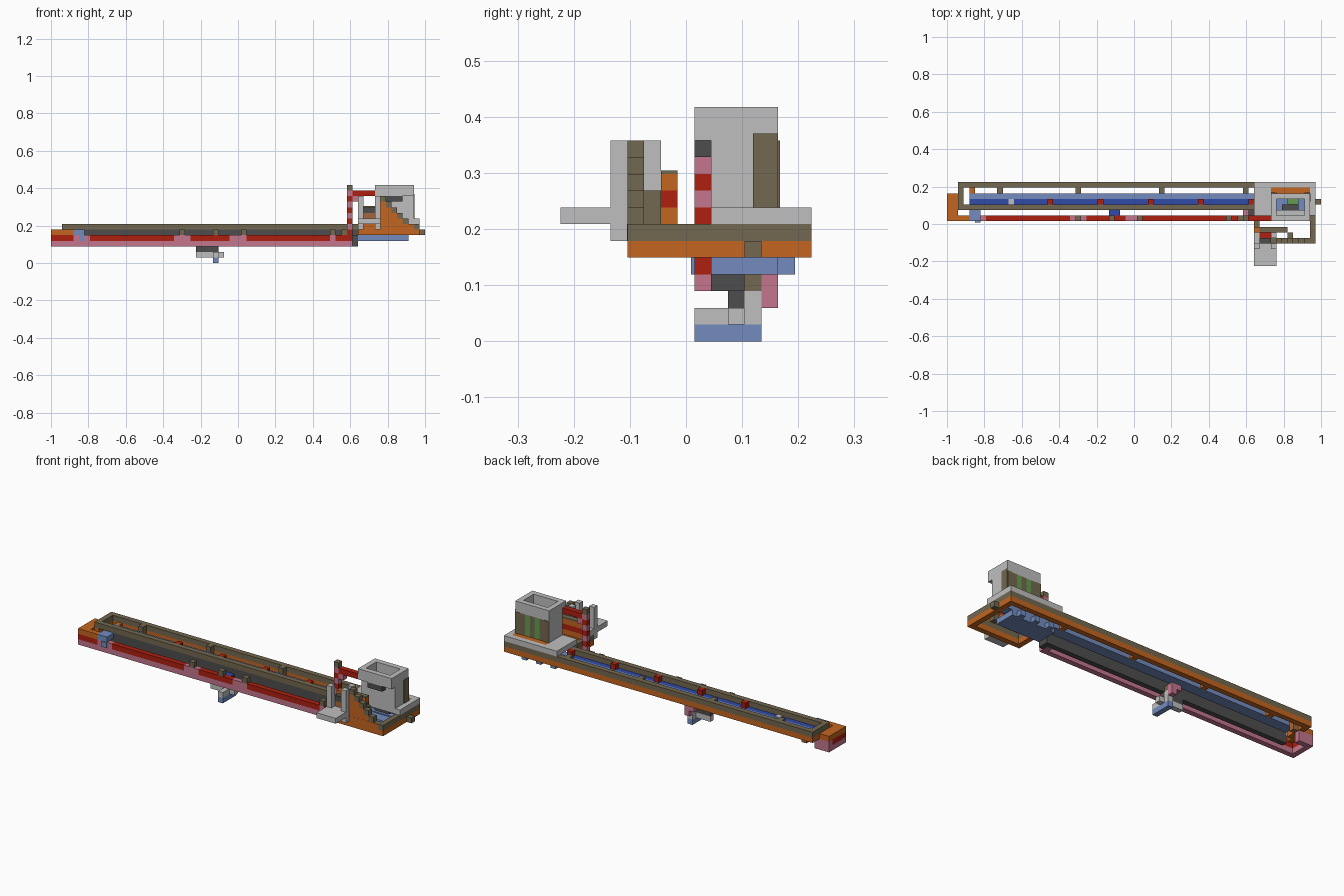
import bpy
import bmesh

start_cube = bpy.data.objects.get("Cube")
if start_cube:
    bpy.data.objects.remove(start_cube, do_unlink=True)

UNIT = 2 / 67  # edge length of one building block


def paint(name, r, g, b):
    mat = bpy.data.materials.new(name)
    mat.use_nodes = True
    mat.diffuse_color = (r, g, b, 1)
    mat.node_tree.nodes["Principled BSDF"].inputs["Base Color"].default_value = (r, g, b, 1)
    return mat


grey = paint("light grey", .52, .52, .52)
tan = paint("olive tan", .17, .14, .08)
orange = paint("orange", .55, .13, .014)
red = paint("red", .42, .014, .005)
pink = paint("pink", .55, .18, .27)
sky = paint("light blue", .17, .26, .52)
navy = paint("dark blue", .03, .07, .4)
dark = paint("charcoal", .075, .075, .075)
green = paint("green", .13, .33, .08)
brown = paint("brown", .36, .14, .05)


def build(name, mat, *spans):
    """One object from boxes, each given as x, y and z spans in blocks."""
    bm = bmesh.new()
    for (xa, xb), (ya, yb), (za, zb) in spans:
        cube = bmesh.ops.create_cube(bm, size=1)
        for v in cube["verts"]:
            v.co.x = (xb if v.co.x > 0 else xa) * UNIT - 1
            v.co.y = ((yb if v.co.y > 0 else ya) - 7.5) * UNIT
            v.co.z = (zb if v.co.z > 0 else za) * UNIT
    mesh = bpy.data.meshes.new(name)
    bm.to_mesh(mesh)
    bm.free()
    mesh.materials.append(mat)
    obj = bpy.data.objects.new(name, mesh)
    bpy.context.collection.objects.link(obj)
    return obj


def one(a):
    return (a, a + 1)


# Reusable spans: depth rows and height layers
WALL, BEAM, INNER, OUTER, GAP, BACK = one(8), one(10), one(11), one(12), one(13), one(14)
LOW, MID, DECK, RIM, PLATE = one(3), one(4), one(5), one(6), one(7)
LONG = (2, 55)
STAIR = one(4)

# Long tray: orange lower rail and tan upper rail
for name, mat, layer in (("lower_rail", orange, DECK), ("upper_rail", tan, RIM)):
    build(name, mat,
          ((2, 66), BACK, layer),
          (one(2), (10, 14), layer),
          (one(65), (5, 14), layer),
          ((55, 66), STAIR, layer),
          (one(55), (5, 9), layer))
build("front_rail", tan, (LONG, BEAM, RIM))
build("front_rail_face", orange, ((55, 65), (3.98, 4), RIM))
build("end_knob", tan, (one(66), INNER, DECK))

# Brackets across the tray gap
ties = (9, 23, 38, 53)
build("bracket_tops", tan, *[(one(x), GAP, RIM) for x in ties])
build("bracket_bases", orange, *[(one(x), GAP, DECK) for x in ties])
build("corner_bracket", orange, (one(4), GAP, DECK))
build("corner_foot", brown, (one(4), GAP, MID))

# Tray floor and the beam below its front
build("floor_back_strip", sky, ((4, 65), OUTER, DECK))
build("floor_front_strip", navy, ((4, 55), INNER, (5.2, 6)))
build("floor_underside", sky, ((4, 65), INNER, (5, 5.2)))
build("front_beam", dark, ((4, 55), BEAM, (3, 6)))
build("floor_studs", red, *[(one(x), INNER, RIM) for x in range(18, 55, 9)])
build("floor_tile", grey, (one(11), INNER, (6, 6.2)))

# Front skirt: pink base, red panels, pink and tan dividers
build("skirt_base", pink, ((0, 54), WALL, LOW), (one(53), one(9), LOW))
build("skirt_panels", red, ((0, 4), WALL, MID), ((7, 22), WALL, MID),
      ((25, 32), WALL, MID), ((35, 50), WALL, MID), ((51, 54), WALL, MID))
build("skirt_dividers", pink, ((4, 7), WALL, MID), ((22, 25), WALL, MID),
      ((32, 35), WALL, MID), (one(50), WALL, MID))
build("skirt_lugs", tan, *[(one(x), WALL, DECK) for x in (23, 29, 34, 50, 52)])
build("skirt_end_cap", dark, (one(54), (9, 10), (3, 5)))
build("skirt_clip", sky, ((4, 6), (8, 10), DECK), (one(5), (7.8, 8), MID))

# End box at the far right hand
build("end_box_top", orange, ((0, 2), (8, 13), DECK), ((2, 4), WALL, DECK))
build("end_box_base", pink, (one(0), (9, 13), LOW), ((1, 3), OUTER, LOW))
build("end_box_band", red, (one(0), (9, 12), MID))
build("end_box_corner", pink, ((0, 3), OUTER, MID))

# Hanger under the beam
build("hanger_stem", dark, ((26, 30), BEAM, one(2)))
build("hanger_cross", grey, ((26, 31), BEAM, one(1)), (one(29), (8, 12), one(1)),
      (one(29), INNER, one(2)))
build("hanger_foot", sky, (one(29), (8, 12), one(0)))
build("hanger_clip", pink, (one(29), OUTER, (2, 4)), (one(28), OUTER, LOW))
build("hanger_link", tan, (one(29), INNER, LOW))
build("hanger_hook", navy, ((29, 31), one(9), MID))

# Striped mast with its arm
build("mast_pink", pink, *[(one(53), WALL, one(z)) for z in range(4, 13, 2)])
build("mast_red", red, *[(one(53), WALL, one(z)) for z in range(5, 13, 2)])
build("mast_cap", tan, (one(53), WALL, one(13)))
build("mast_arm", red, ((54, 58), WALL, one(12)))
build("mast_brace", pink, (one(54), WALL, one(11)))

# Plate under the tower and slab below it
build("tower_plate", grey, ((55, 58), (9, 15), PLATE), ((65, 66), (9, 15), PLATE),
      ((58, 65), BACK, PLATE), ((58, 65), one(9), PLATE))
build("tower_back_ledge", orange, ((58, 65), GAP, PLATE))
build("lower_slab", sky, ((55, 64), (9, 13), MID))
build("slab_bumps", sky, *[(one(x), GAP, MID) for x in (56, 59, 62)])

# Hollow tower with an overhanging crown
BODY = (7, 12)
CROWN = (12, 14)
build("tower_walls", grey, (one(58), (9, 13), BODY), (one(64), (9, 13), BODY),
      ((59, 64), one(9), BODY))
build("tower_crown", grey, ((58, 65), WALL, CROWN), ((58, 65), OUTER, CROWN),
      (one(58), (9, 12), CROWN), (one(64), (9, 12), CROWN))
build("tower_lintel", dark, ((60, 63), WALL, one(11)))
build("tower_side_panel", tan, ((65, 65.1), (11.5, 13), (8, 12.4)))
build("tower_back_tan", tan, *[(one(x), OUTER, BODY) for x in (59, 61, 63)],
      ((58, 59), (13, 13.1), BODY), ((64, 65), (13, 13.1), BODY))
build("tower_back_green", green, *[(one(x), OUTER, BODY) for x in (60, 62)])
build("tower_core", green, ((61, 63), INNER, (6, 11)))
build("tower_core_base", dark, ((60, 63), BEAM, (6, 9)))

# Front porch: pad, posts and low walls
build("porch_pad", grey, ((55, 59), (0, 4), PLATE), (one(55), (4, 6), PLATE))
build("porch_posts", grey, (one(55), one(3), (6, 12)), (one(58), one(3), (6, 12)),
      (one(58), one(5), (7, 12)))
build("porch_wall", orange, ((55, 61), one(6), PLATE), ((55, 61), one(6), one(9)))
build("porch_wall_band", red, ((55, 61), one(6), one(8)), ((56, 58), one(5), PLATE))
build("porch_wall_cap", tan, ((56, 61), one(6), (10, 10.2)), (one(61), one(5), (7, 9)))
build("porch_door", brown, ((56, 58), STAIR, (7, 9)))
build("porch_door_band", dark, ((56, 58), STAIR, one(9)))

# Staircase: orange core under tan treads
steps = [(59 + i, 11 - i) for i in range(5)]
build("stair_core", orange, *[(one(x), STAIR, (7, top)) for x, top in steps if top > 7])
build("stair_treads", tan, *[(one(x), STAIR, one(top)) for x, top in steps])
